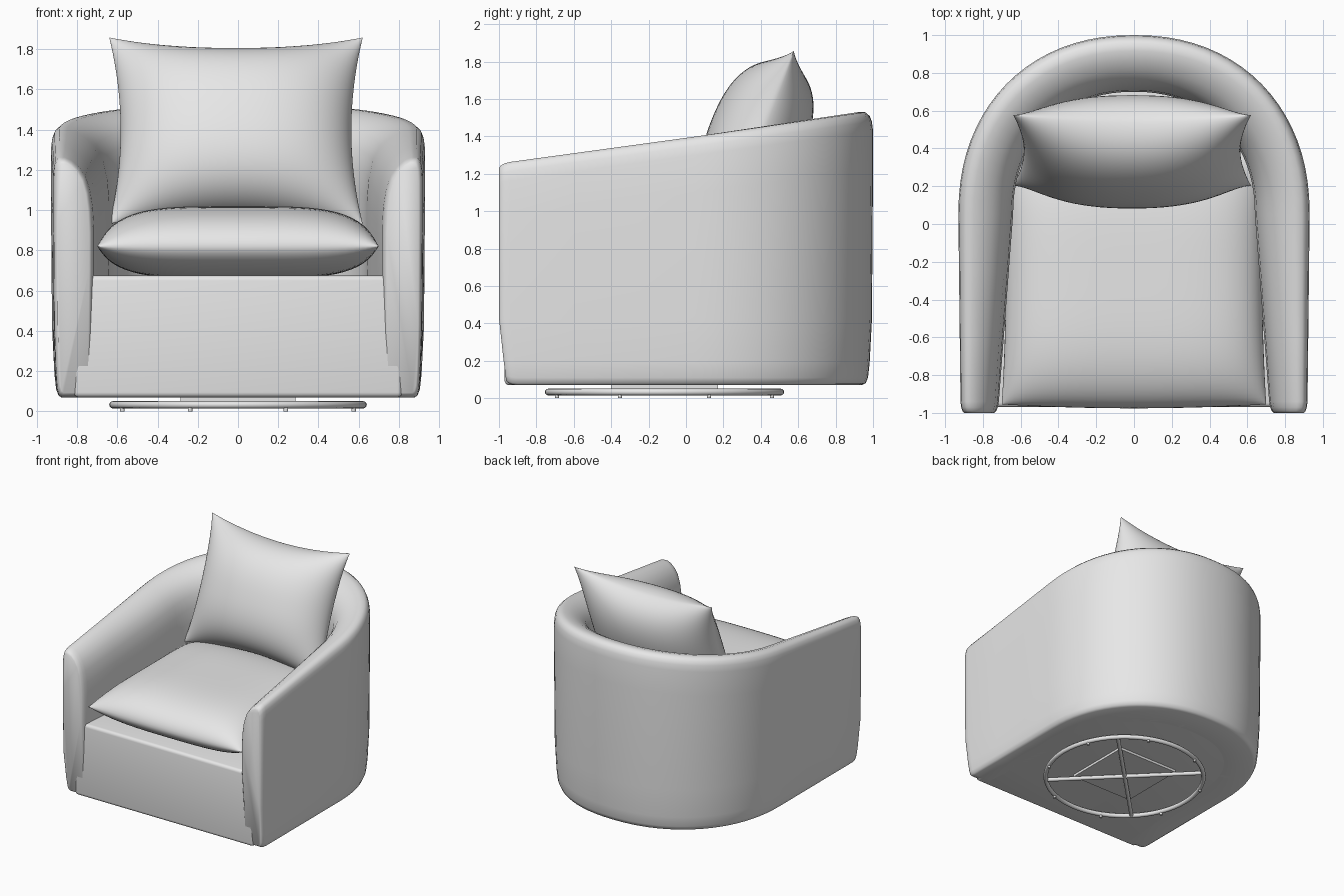
import bpy, bmesh, math
from mathutils import Matrix, Vector

cube = bpy.data.objects.get("Cube")
if cube:
    bpy.data.objects.remove(cube, do_unlink=True)

grey = bpy.data.materials.new("plain_grey")
grey.use_nodes = True
grey.diffuse_color = (0.8, 0.8, 0.8, 1)
for node in grey.node_tree.nodes:
    if node.type == 'BSDF_PRINCIPLED':
        node.inputs["Base Color"].default_value = (0.8, 0.8, 0.8, 1)


def finish(bm, name, angle=45, bevel=0):
    """Turn a bmesh into a smooth-shaded grey object."""
    bmesh.ops.recalc_face_normals(bm, faces=bm.faces)
    if bevel:
        edges = [e for e in bm.edges if len(e.link_faces) == 2 and e.calc_face_angle() > 1]
        bmesh.ops.bevel(bm, geom=edges, offset=bevel, segments=4, profile=0.5, affect='EDGES')
    me = bpy.data.meshes.new(name)
    bm.to_mesh(me)
    bm.free()
    me.materials.append(grey)
    me.shade_smooth()
    me.set_sharp_from_angle(angle=math.radians(angle))
    ob = bpy.data.objects.new(name, me)
    bpy.context.collection.objects.link(ob)
    return ob


BOTTOM = 0.07


def rim_height(y):
    return 1.255 + 0.137 * (y + 1)


# Plan of the wall: pairs of outer and inner points plus a rounding scale
def right_half():
    for y, scale in ((-1, 0.8), (-0.99, 0.9), (-0.97, 0.97), (-0.94, 1), (-0.6, 1), (-0.25, 1)):
        f = (y + 1) / 1.05
        yield Vector((0.918 + 0.012 * f, y)), Vector((0.72 - 0.08 * f, y)), scale
    for i in range(21):
        t = math.pi / 2 * i / 20
        c, s = max(math.cos(t), 0) ** 0.92, math.sin(t) ** 0.92
        yield Vector((0.93 * c, 0.05 + 0.95 * s)), Vector((0.64 * c, 0.05 + 0.65 * s)), 1


half = list(right_half())
flip = lambda p: Vector((-p.x, p.y))
stations = half + [(flip(o), flip(i), s) for o, i, s in reversed(half[:-1])]

# Wall section: fraction across the wall, and height above bottom or below rim
low = [(0.95, 0), (0.2, 0), (0.13, 0.01), (0.09, 0.04), (0.06, 0.12), (0.02, 0.35)]
high = [(0, 0.3), (0, 0.1), (0.02, 0.05), (0.06, 0.02), (0.14, 0), (0.28, 0), (0.45, 0.015),
        (0.62, 0.045), (0.78, 0.09), (0.9, 0.16), (0.97, 0.25), (1, 0.36), (1, 0.55)]

bm = bmesh.new()
rings = []
for outer, inner, scale in stations:
    top = rim_height(outer.y)
    section = [(u, BOTTOM + d) for u, d in low] + [(u, top - d) for u, d in high]
    ring = []
    for u, z in section:
        u = 0.5 + (u - 0.5) * scale
        z = 0.65 + (z - 0.65) * (0.8 + 0.2 * scale)
        p = outer.lerp(inner, u)
        if p.y < -0.9:
            p.y += 0.05 * max(0, 1 - z / 0.4)
        ring.append(bm.verts.new((p.x, p.y, z)))
    rings.append(ring)
for a, b in zip(rings, rings[1:]):
    for k in range(len(a)):
        j = (k + 1) % len(a)
        bm.faces.new((a[k], a[j], b[j], b[k]))
bm.faces.new(rings[0])
bm.faces.new(rings[-1])
finish(bm, "wraparound_arms_and_back", 50)

# Seat base filling the inside of the wall
bm = bmesh.new()
plan = [o.lerp(i, 0.5) for o, i, s in stations[3:-3]]
plan[0].y = plan[-1].y = -0.97
face = bm.faces.new([bm.verts.new((p.x, p.y, BOTTOM)) for p in plan])
up = bmesh.ops.extrude_face_region(bm, geom=[face])["geom"]
bmesh.ops.translate(bm, verts=[v for v in up if isinstance(v, bmesh.types.BMVert)], vec=(0, 0, 0.605))
finish(bm, "seat_base", 45, 0.025)


def cushion(name, width, length, front, back, pinch, power, fall, matrix):
    """Stuffed cushion: two domed grids sharing a pointed rim."""
    n = 36
    bm = bmesh.new()
    steps = [math.sin(math.pi * (i / n - 0.5)) for i in range(n + 1)]
    for depth in (front, -back):
        grid = []
        for u in steps:
            row = []
            for v in steps:
                x = width * u * (1 - pinch[0] * (1 - v * v) * u * u)
                y = length * v * (1 - pinch[1] * (1 - u * u) * v * v)
                dome = max(0, (1 - abs(u) ** power) * (1 - abs(v) ** power)) ** fall
                row.append(bm.verts.new((x, y, depth * dome)))
            grid.append(row)
        for i in range(n):
            for j in range(n):
                bm.faces.new((grid[i][j], grid[i + 1][j], grid[i + 1][j + 1], grid[i][j + 1]))
    bmesh.ops.remove_doubles(bm, verts=bm.verts, dist=0.0001)
    bm.transform(matrix)
    return finish(bm, name, 60)


cushion("seat_cushion", 0.7, 0.69, 0.2, 0.16, (0.03, -0.03), 4, 0.55,
        Matrix.Translation((0, -0.265, 0.82)))
cushion("back_pillow", 0.63, 0.5, 0.27, 0.25, (0.09, 0.14), 2.3, 0.62,
        Matrix.Translation((-0.01, 0.39, 1.395)) @ Matrix.Rotation(math.radians(68), 4, 'X'))

# Swivel base
CENTRE = Vector((0, -0.115, 0))
RADIUS = 0.622


def rod(name, radius, depth, matrix):
    bm = bmesh.new()
    bmesh.ops.create_cone(bm, cap_ends=True, segments=16, radius1=radius, radius2=radius,
                          depth=depth, matrix=Matrix.Translation(CENTRE) @ matrix)
    finish(bm, name)


bpy.ops.mesh.primitive_torus_add(major_radius=RADIUS, minor_radius=0.018, major_segments=64,
                                 minor_segments=12, location=CENTRE + Vector((0, 0, 0.033)))
ring = bpy.context.object
ring.name = "swivel_ring"
ring.data.materials.append(grey)
ring.data.shade_smooth()

for side, turn in (("right", 45), ("left", -45)):
    rod("cross_bar_" + side, 0.016, 2 * RADIUS, Matrix.Translation((0, 0, 0.033))
        @ Matrix.Rotation(math.radians(turn), 4, 'Z') @ Matrix.Rotation(math.pi / 2, 4, 'Y'))
for k in range(8):
    a = math.pi / 8 * (2 * k + 1)
    rod("foot_%d" % (k + 1), 0.011, 0.03,
        Matrix.Translation((RADIUS * math.cos(a), RADIUS * math.sin(a), 0.015)))

bm = bmesh.new()
bmesh.ops.create_cube(bm, size=1, matrix=Matrix.Translation(CENTRE + Vector((0, 0, 0.0625)))
                      @ Matrix.Diagonal((0.57, 0.57, 0.025, 1)))
finish(bm, "swivel_plate")
